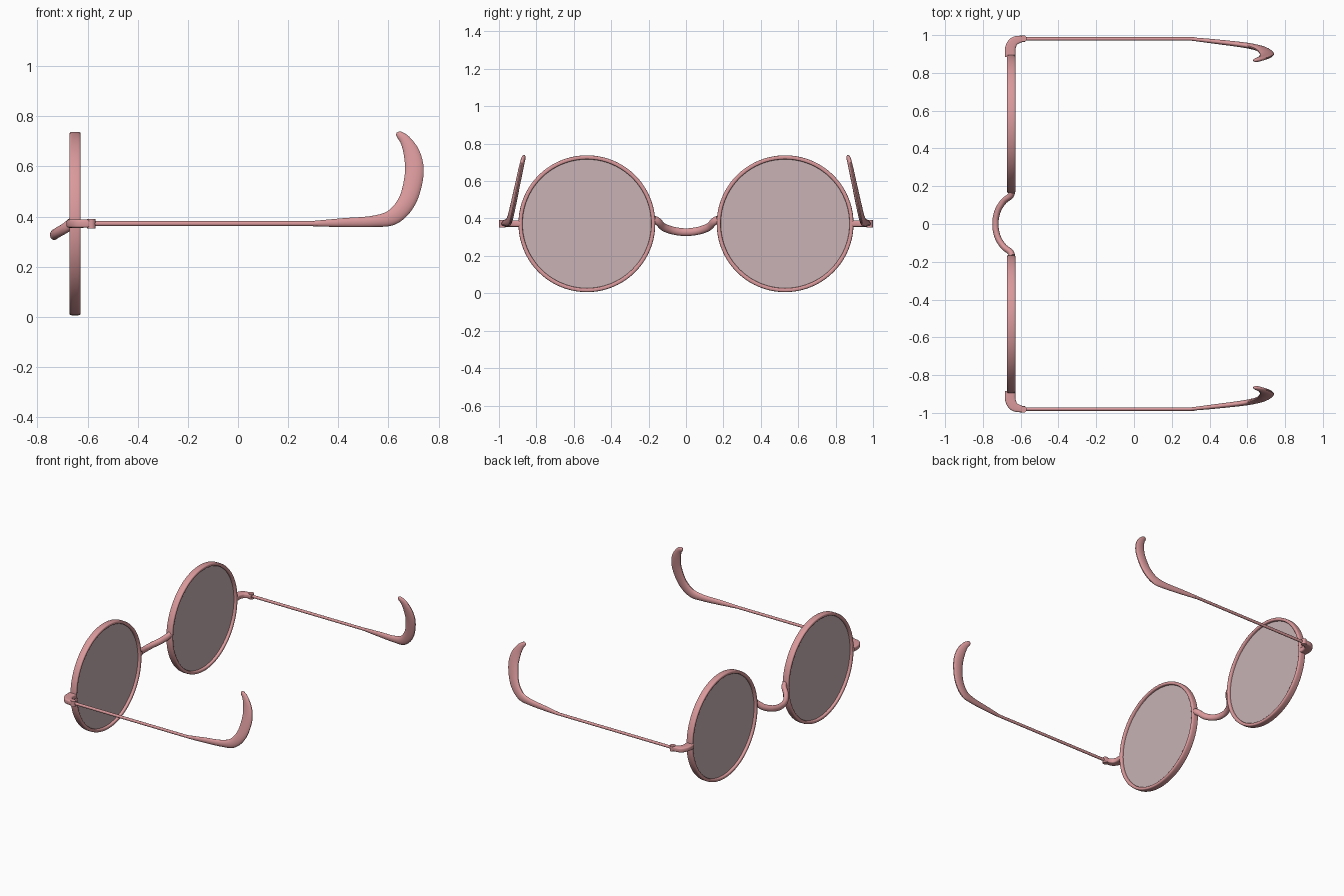
import bpy, bmesh, math
from mathutils import Vector

if "Cube" in bpy.data.objects:
    bpy.data.objects.remove(bpy.data.objects["Cube"], do_unlink=True)


def material(name, rgb):
    m = bpy.data.materials.new(name)
    m.use_nodes = True
    m.diffuse_color = (*rgb, 1)
    m.node_tree.nodes["Principled BSDF"].inputs["Base Color"].default_value = (*rgb, 1)
    return m


PINK = material("rose frame", (0.70, 0.32, 0.33))
LENS = material("smoky rose lens", (0.58, 0.45, 0.46))


def finish(bm, name, mat, angle=40):
    bmesh.ops.recalc_face_normals(bm, faces=bm.faces)
    me = bpy.data.meshes.new(name)
    bm.to_mesh(me)
    bm.free()
    me.materials.append(mat)
    ob = bpy.data.objects.new(name, me)
    bpy.context.collection.objects.link(ob)
    bpy.ops.object.select_all(action='DESELECT')
    ob.select_set(True)
    bpy.context.view_layer.objects.active = ob
    bpy.ops.object.shade_smooth_by_angle(angle=math.radians(angle))
    return ob


def smooth_path(keys, steps):
    """Catmull-Rom through rows of (x, y, z, half width, half height)."""
    rows = [Vector(k) for k in keys]
    p = [rows[0] * 2 - rows[1]] + rows + [rows[-1] * 2 - rows[-2]]
    out = []
    for i in range(1, len(p) - 2):
        a, b, c, d = p[i - 1:i + 3]
        for k in range(steps):
            t = k / steps
            out.append(0.5 * (2 * b + (c - a) * t + (2 * a - 5 * b + 4 * c - d) * t * t
                              + (3 * b - a - 3 * c + d) * t ** 3))
    return out + [rows[-1]]


def sweep(name, rows, ref, power=2, sides=16, closed=False):
    """Run a rounded section along a path; half height lies along ref."""
    bm = bmesh.new()
    ref = Vector(ref)
    n = len(rows)
    pts = [Vector(r[:3]) for r in rows]
    rings = []
    for i, row in enumerate(rows):
        if closed:
            tan = pts[(i + 1) % n] - pts[i - 1]
        else:
            tan = pts[min(i + 1, n - 1)] - pts[max(i - 1, 0)]
        tan.normalize()
        side = tan.cross(ref).normalized()
        up = side.cross(tan).normalized()
        ring = []
        for k in range(sides):
            a = 2 * math.pi * (k + 0.5) / sides
            c, s = math.cos(a), math.sin(a)
            u = math.copysign(abs(c) ** (2 / power), c) * row[3]
            v = math.copysign(abs(s) ** (2 / power), s) * row[4]
            ring.append(bm.verts.new(pts[i] + side * u + up * v))
        rings.append(ring)
    for i in range(n if closed else n - 1):
        r0, r1 = rings[i], rings[(i + 1) % n]
        for k in range(sides):
            j = (k + 1) % sides
            bm.faces.new((r0[k], r0[j], r1[j], r1[k]))
    if not closed:
        bm.faces.new(rings[0])
        bm.faces.new(rings[-1])
    return finish(bm, name, PINK)


def disc(name, centre, radius, depth, axis, mat, segments):
    bm = bmesh.new()
    bmesh.ops.create_cone(bm, cap_ends=True, segments=segments,
                          radius1=radius, radius2=radius, depth=depth)
    rot = Vector((0, 0, 1)).rotation_difference(Vector(axis)).to_matrix()
    bmesh.ops.rotate(bm, verts=bm.verts, matrix=rot)
    bmesh.ops.translate(bm, verts=bm.verts, vec=centre)
    return finish(bm, name, mat)


X, Z, CY, R = -0.65, 0.372, 0.53, 0.355

for label, s in (("left", 1), ("right", -1)):
    # Round rim and its flat lens
    circle = [(X, s * CY + R * math.cos(a), Z + R * math.sin(a), 0.011, 0.0225)
              for a in (2 * math.pi * i / 80 for i in range(80))]
    sweep(label + "_rim", circle, (1, 0, 0), power=4, closed=True)
    disc(label + "_lens", (X, s * CY, Z), R - 0.004, 0.012, (1, 0, 0), LENS, 80)

    # Curved end piece joining the rim to the temple
    corner = [(-0.655, 0.885, Z, 0.028, 0.017), (-0.655, 0.93, Z, 0.028, 0.017),
              (-0.638, 0.964, Z, 0.025, 0.017), (-0.605, 0.978, Z, 0.019, 0.016),
              (-0.575, 0.98, Z, 0.015, 0.014)]
    sweep(label + "_end_piece", smooth_path([(x, s * y, *r) for x, y, *r in corner], 6),
          (0, 0, 1), power=5)
    disc(label + "_hinge", (-0.585, s * 0.982, Z), 0.017, 0.038, (0, 0, 1), PINK, 20)

    # Slim straight temple arm
    sweep(label + "_temple", [(-0.59, s * 0.98, Z, 0.01, 0.009),
                              (0.32, s * 0.98, Z, 0.01, 0.009)], (0, 1, 0))

    # Flattened ear hook curling upward and inward
    hook = [(0.30, 0.980, 0.372, 0.011, 0.009), (0.42, 0.967, 0.376, 0.018, 0.012),
            (0.54, 0.953, 0.381, 0.023, 0.014), (0.62, 0.941, 0.400, 0.032, 0.015),
            (0.677, 0.925, 0.467, 0.036, 0.015), (0.703, 0.903, 0.570, 0.038, 0.014),
            (0.695, 0.887, 0.645, 0.034, 0.013), (0.670, 0.875, 0.700, 0.023, 0.012),
            (0.647, 0.868, 0.724, 0.016, 0.011), (0.637, 0.866, 0.731, 0.010, 0.007),
            (0.633, 0.865, 0.734, 0.002, 0.002)]
    sweep(label + "_ear_hook", smooth_path([(x, s * y, *r) for x, y, *r in hook], 6),
          (0, 1, 0))

# Nose bridge bowing forward and down between the rims
half = [(-0.645, 0.172, 0.395), (-0.655, 0.148, 0.382), (-0.688, 0.122, 0.355),
        (-0.717, 0.080, 0.338), (-0.731, 0.035, 0.329)]
bridge = ([(x, -y, z) for x, y, z in half] + [(-0.733, 0, 0.327)] + half[::-1])
sweep("nose_bridge", smooth_path([(*p, 0.017, 0.021) for p in bridge], 6), (0, 0, 1))
